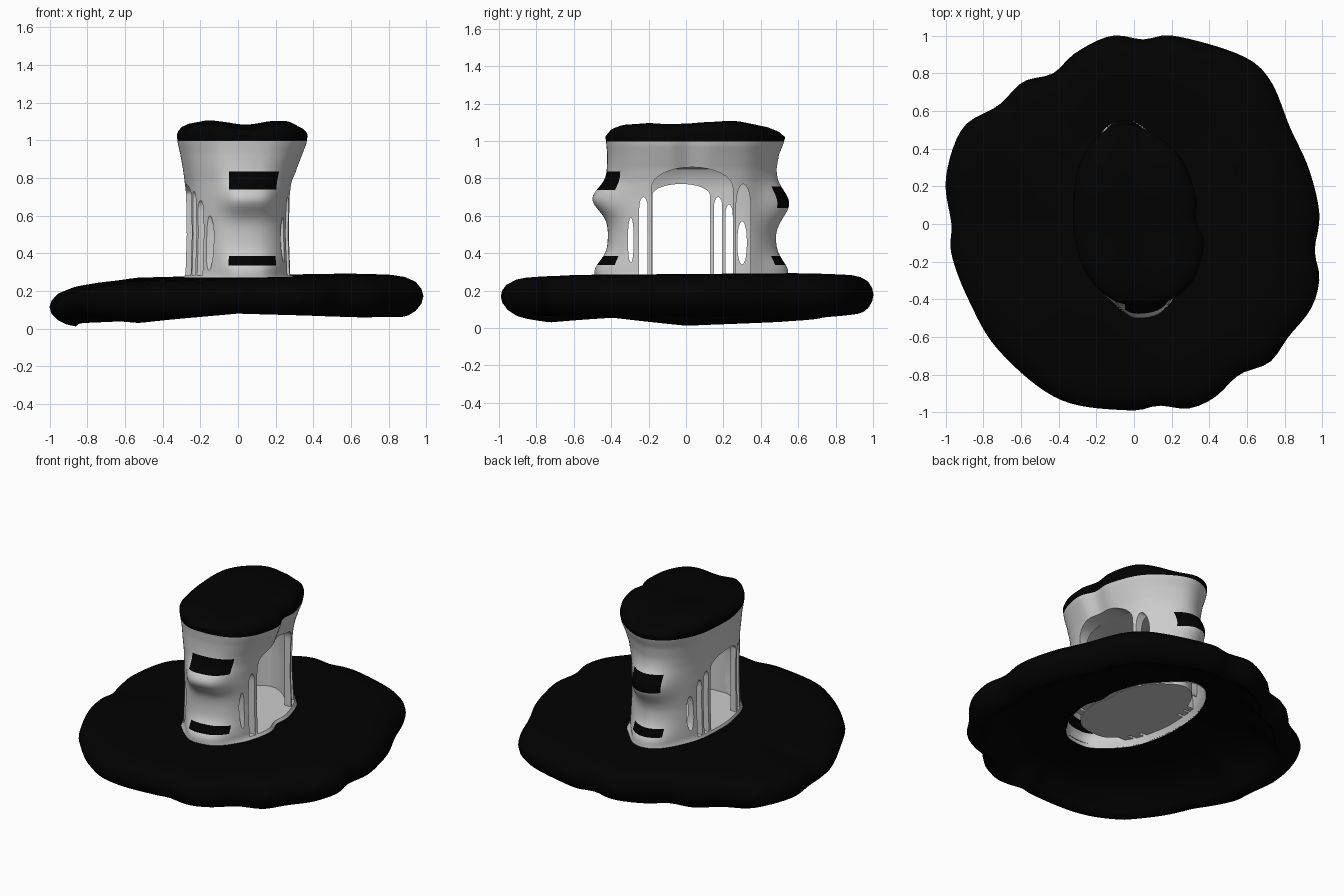
import bpy, bmesh, math
from mathutils import Vector

if "Cube" in bpy.data.objects:
    bpy.data.objects.remove(bpy.data.objects["Cube"])

N = 128
BRIM = [(.985,.05),(.93,.29),(.83,.51),(.72,.77),(.56,.9),(.21,1),(.05,.98),(-.12,1),(-.31,.91),
        (-.43,.8),(-.59,.755),(-.72,.63),(-.91,.51),(-1,.24),(-.97,0),(-.97,-.16),(-.88,-.4),
        (-.72,-.67),(-.4,-.93),(-.03,-.99),(.13,-.965),(.29,-.98),(.43,-.92),(.56,-.8),
        (.72,-.735),(.82,-.6),(.94,-.45),(.985,-.29),(.96,-.14)]
CAP = [(.33,.02),(.33,.15),(.25,.35),(.1,.48),(-.05,.53),(-.2,.46),(-.3,.28),(-.325,.05),
       (-.31,-.1),(-.25,-.27),(-.12,-.4),(.02,-.43),(.2,-.4),(.32,-.29),(.37,-.1)]

def material(name, v):
    m = bpy.data.materials.new(name)
    m.diffuse_color = (v, v, v, 1)
    m.use_nodes = True
    m.node_tree.nodes["Principled BSDF"].inputs["Base Color"].default_value = m.diffuse_color
    return m

BLACK, PALE = material("black", .0005), material("pale", .8)

def outline(pts):
    """Smooth closed outline, resampled at N equal angles."""
    dense, n = [], len(pts)
    for i in range(n):
        a, b, c, d = (Vector(pts[(i + k) % n]) for k in (-1, 0, 1, 2))
        for j in range(10):
            t = j / 10
            p = b + .5*t*(c - a + t*(2*a - 5*b + 4*c - d + t*(3*(b - c) + d - a)))
            dense.append((math.atan2(p.y, p.x) % math.tau, p.length))
    dense.sort()
    dense = [(dense[-1][0] - math.tau, dense[-1][1])] + dense + [(dense[0][0] + math.tau, dense[0][1])]
    return [lerp(dense, math.tau*i/N)[0] * Vector((math.cos(math.tau*i/N), math.sin(math.tau*i/N)))
            for i in range(N)]

def lerp(table, x):
    for p, q in zip(table, table[1:]):
        if x <= q[0]:
            t = (x - p[0]) / max(q[0] - p[0], 1e-9)
            return [u + (v - u)*t for u, v in zip(p[1:], q[1:])]
    return list(table[-1][1:])

def loft(name, rings, caps=True):
    bm = bmesh.new()
    vs = [[bm.verts.new(p) for p in r] for r in rings]
    n = len(rings[0])
    for a, b in zip(vs, vs[1:]):
        for i in range(n):
            bm.faces.new((a[i], a[(i+1) % n], b[(i+1) % n], b[i]))
    if caps:
        bm.faces.new(vs[0][::-1])
        bm.faces.new(vs[-1])
    bmesh.ops.recalc_face_normals(bm, faces=bm.faces)
    me = bpy.data.meshes.new(name)
    bm.to_mesh(me)
    bm.free()
    ob = bpy.data.objects.new(name, me)
    bpy.context.collection.objects.link(ob)
    return ob

def smooth(ob, deg):
    bpy.ops.object.select_all(action='DESELECT')
    ob.select_set(True)
    bpy.context.view_layer.objects.active = ob
    bpy.ops.object.shade_smooth_by_angle(angle=math.radians(deg))

cap, brim = outline(CAP), outline(BRIM)
# height, x scale, front scale, back scale, x shift
SCALE = [(.2,.92,1.04,1.0,-.01),(.25,.88,1.02,.97,-.012),(.285,.82,.98,.93,-.015),(.5,.8,.97,.9,-.015),
         (.7,.81,.97,.9,-.015),(.78,.83,.97,.9,-.013),(.85,.87,.98,.91,-.01),(.93,.935,.98,.94,-.003),
         (.98,.98,.99,.98,0),(1.02,1,1,1,0)]
# bulges: side, x centre, z centre, depth, height
BUMPS = [(-1,.07,.69,.085,.085),(-1,.07,.3,.07,.08),(1,-.05,.665,.075,.1),(1,-.05,.3,.055,.08)]

def body_ring(z, sx, sf, sb, dx):
    ring = []
    for p in cap:
        x, y = p.x*sx + dx, p.y*(sf if p.y < 0 else sb)
        if z < 1:
            for s, cx, cz, d, h in BUMPS:
                if s*y > 0:
                    y += s*d*math.exp(-((x - cx)/.15)**4 - ((z - cz)/h)**2) * min(1, abs(y)/.3)
        w = max(0, min(1, (z - 1.02)/.05))
        lobes = -.011*math.cos((x - .04)*math.tau/.37) - .008*math.cos((y + .08)*math.tau/.6)
        ends = -.025*max(0, abs(y - .05) - .25)/.2
        ring.append((x, y, z - .008*w + w*(lobes + ends)))
    return ring

# tower body with flared lobed top
BASE = .24
rings = [body_ring(z, *lerp(SCALE, z)) for z in (BASE + .0161*i for i in range(48))]
rings += [body_ring(z, s, t, t, 0) for z, s, t in
          ((1.015,.995,1),(1.04,1,1),(1.065,.98,.985),(1.083,.93,.95),
           (1.093,.84,.87),(1.096,.6,.62),(1.096,.35,.36),(1.096,.08,.08))]
tower = loft("tower", rings)
tower.data.materials.append(PALE)
tower.data.materials.append(BLACK)
for f in tower.data.polygons:
    c, col = f.center, cap[f.index % N].x
    front = c.y < -.25 and abs(col - .1) < .15 and (.745 < c.z < .835 or .335 < c.z < .385)
    back = c.y > .25 and abs(col + .03) < .14 and (.65 < c.z < .755 or .335 < c.z < .385)
    f.material_index = int(c.z > .995 or front or back)

# hollow chamber and side openings
cutters = [loft("chamber", [[(p.x*s*.69 - .015, p.y*s*(.87 if p.y < 0 else .81), z) for p in cap]
                            for z, s in ((.28,1),(.5,1),(.74,1),(.81,.96),(.85,.85),(.865,.6))])]

def opening(side, y0, y1, z0, z1, rise, round_bottom=False):
    c, w = (y0 + y1)/2, (y1 - y0)/2
    prof = [(c + w*math.cos(a), z1 - rise + rise*math.sin(a)) for a in (math.pi*i/16 for i in range(17))]
    if round_bottom:
        prof += [(c - w*math.cos(a), z0 + rise - rise*math.sin(a)) for a in (math.pi*i/16 for i in range(17))]
    else:
        prof += [(y0, z0), (y1, z0)]
    cutters.append(loft("opening", [[(x*side, y, z) for y, z in prof] for x in (.03, .6)]))

opening(1, -.185, .25, .283, .86, .11)
opening(1, -.25, -.205, .283, .7, .06)
opening(1, -.31, -.28, .35, .59, .1, True)
opening(1, .268, .345, .283, .77, .12)
opening(-1, -.18, .128, .283, .77, .06)
opening(-1, .15, .193, .283, .7, .05)
opening(-1, .21, .25, .283, .66, .06)
opening(-1, .275, .325, .34, .57, .1, True)
opening(-1, -.25, -.205, .283, .73, .06)
opening(-1, -.315, -.27, .283, .68, .06)
opening(-1, -.375, -.335, .31, .6, .12, True)

for c in cutters:
    c.hide_render = True
    m = tower.modifiers.new("cut", 'BOOLEAN')
    m.operation, m.solver, m.object = 'DIFFERENCE', 'EXACT', c
dg = bpy.context.evaluated_depsgraph_get()
cut = bpy.data.meshes.new_from_object(tower.evaluated_get(dg))
tower.modifiers.clear()
tower.data = cut
for c in cutters:
    bpy.data.objects.remove(c)

# open the underside
bm = bmesh.new()
bm.from_mesh(tower.data)
low = [f for f in bm.faces if all(v.co.z < BASE + .003 for v in f.verts)]
bmesh.ops.delete(bm, geom=low, context='FACES')
bm.to_mesh(tower.data)
bm.free()
smooth(tower, 40)

# wavy brim: heights of its top and bottom by angle in eighths of a turn
TOP = [(0,.29),(1,.295),(2,.285),(3,.27),(4,.2),(5,.25),(6,.265),(7,.285),(8,.29)]
BOT = [(0,.065),(1,.06),(2,.085),(3,.04),(4,.012),(4.6,.055),(5.2,.03),(6,.08),(7,.06),(8,.065)]
inner = body_ring(.25, *lerp(SCALE, .25))
# outward fraction, share of rim height, blend to the flat inner height, inner height
SECTION = [(0,1,0,.272),(.2,1,.1,.272),(.45,1,.5,.275),(.65,1,.9,.275),(.76,.98,1,0),(.86,.93,1,0),
           (.94,.82,1,0),(.985,.65,1,0),(1,.48,1,0),(.985,.31,1,0),(.94,.14,1,0),(.88,.03,1,0),
           (.84,0,1,0),(.78,.15,1,0),(.7,.4,.8,.2),(.5,.6,.4,.225),(.25,.6,.15,.235),(0,.4,0,.245)]
rings = []
for f, h, k, zi in SECTION:
    ring = []
    for i in range(N):
        a = i*8/N
        zt, zb = lerp(TOP, a)[0], lerp(BOT, a)[0]
        p = Vector(inner[i][:2]).lerp(brim[i], f)
        ring.append((p.x, p.y, zi*(1 - k) + (zb + (zt - zb)*h)*k))
    rings.append(ring)
hat = loft("wavy_brim", rings, caps=False)
hat.data.materials.append(BLACK)
smooth(hat, 60)
